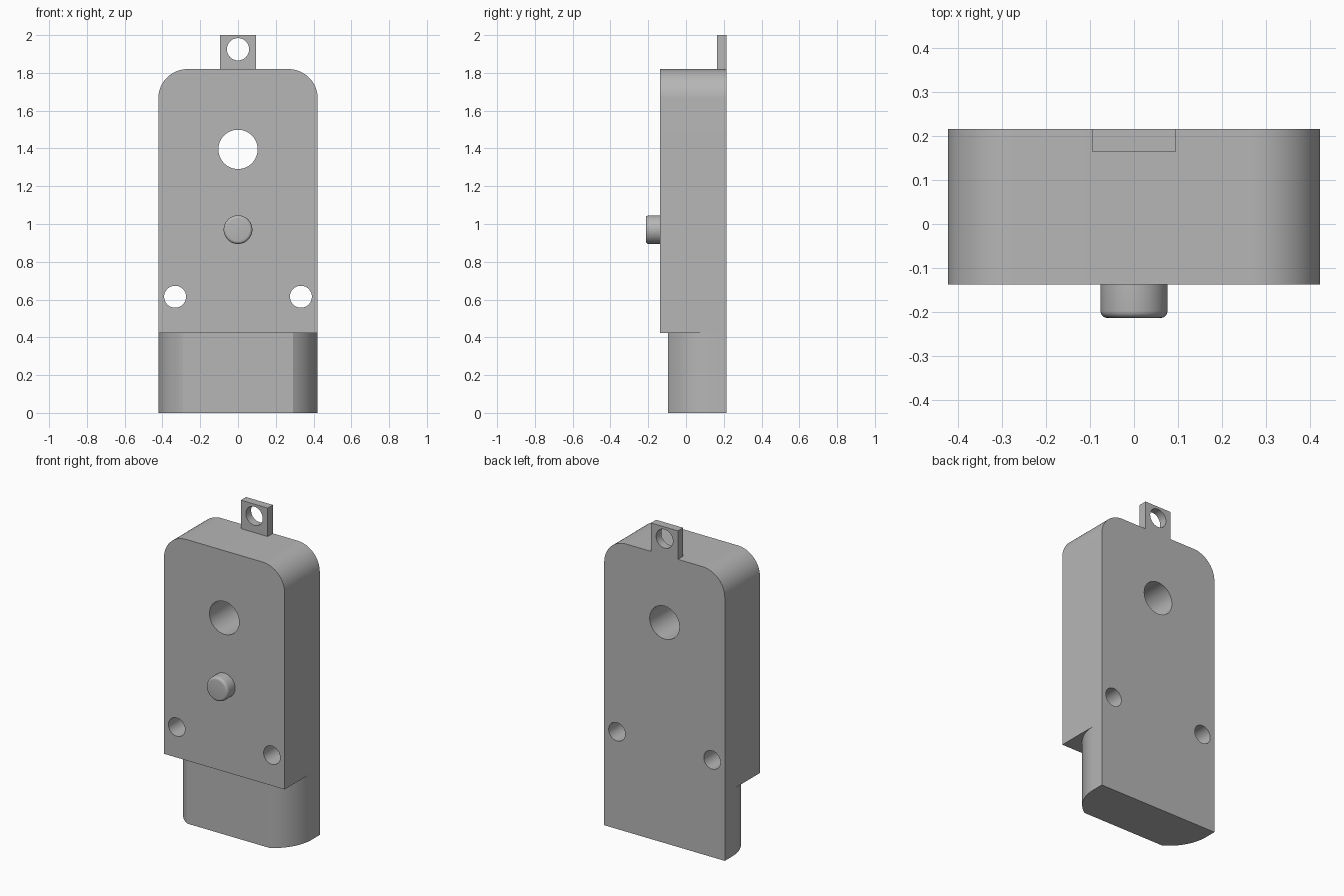
import bpy, bmesh
from math import sin, cos, pi, radians, atan2
from mathutils import Matrix, Vector

cube = bpy.data.objects.get("Cube")
if cube:
    bpy.data.objects.remove(cube, do_unlink=True)

grey = bpy.data.materials.new("plain_grey")
grey.use_nodes = True
colour = (0.47, 0.47, 0.47, 1)
grey.diffuse_color = colour
grey.node_tree.nodes["Principled BSDF"].inputs["Base Color"].default_value = colour

BACK, FRONT, HALF_W = 0.215, -0.137, 0.422
SHOULDER, TOP = 0.422, 1.82


def arc(cx, cy, r, a0, a1, n):
    return [(cx + r * cos(a0 + (a1 - a0) * i / n),
             cy + r * sin(a0 + (a1 - a0) * i / n)) for i in range(n + 1)]


def finish(name, bm):
    bmesh.ops.recalc_face_normals(bm, faces=bm.faces)
    mesh = bpy.data.meshes.new(name)
    bm.to_mesh(mesh)
    bm.free()
    mesh.materials.append(grey)
    obj = bpy.data.objects.new(name, mesh)
    bpy.context.collection.objects.link(obj)
    return obj


def extrude(name, points, direction):
    """Close a 3D outline into a face and extrude it into a solid."""
    bm = bmesh.new()
    face = bm.faces.new([bm.verts.new(p) for p in points])
    out = bmesh.ops.extrude_face_region(bm, geom=[face], use_keep_orig=True)
    verts = [v for v in out["geom"] if isinstance(v, bmesh.types.BMVert)]
    bmesh.ops.translate(bm, verts=verts, vec=Vector(direction))
    return finish(name, bm)


def drill(target, holes):
    """Cut round holes front to back, each given as x, z, radius."""
    for i, (x, z, r) in enumerate(holes):
        bm = bmesh.new()
        bmesh.ops.create_cone(
            bm, cap_ends=True, segments=48, radius1=r, radius2=r, depth=1,
            matrix=Matrix.Translation((x, 0, z)) @ Matrix.Rotation(pi / 2, 4, "X"))
        cutter = finish(f"{target.name}_hole_cutter_{i + 1}", bm)
        cutter.hide_render = True
        cutter.hide_set(True)
        cutter.display_type = "WIRE"
        mod = target.modifiers.new("hole", "BOOLEAN")
        mod.operation, mod.solver, mod.object = "DIFFERENCE", "EXACT", cutter


def smooth(obj):
    bpy.ops.object.select_all(action="DESELECT")
    obj.select_set(True)
    bpy.context.view_layer.objects.active = obj
    # Apply the cuts first so the hole walls are smoothed too
    for mod in list(obj.modifiers):
        bpy.ops.object.modifier_apply(modifier=mod.name)
    bpy.ops.object.shade_smooth_by_angle(angle=radians(30))


# Main case with two rounded top corners
R = 0.155
outline = [(-HALF_W, SHOULDER), (HALF_W, SHOULDER)]
outline += arc(HALF_W - R, TOP - R, R, 0, pi / 2, 16)
outline += arc(R - HALF_W, TOP - R, R, pi / 2, pi, 16)
case = extrude("case", [(x, FRONT, z) for x, z in outline], (0, BACK - FRONT, 0))
drill(case, [(0, 1.395, 0.104), (-0.333, 0.615, 0.058), (0.333, 0.615, 0.058)])

# Lower plug with bulging side walls
R, side_y, plug_front, flat = 0.275, 0.14, -0.095, 0.29
cx = HALF_W - R
right = arc(cx, side_y, R, atan2(plug_front - side_y, flat - cx), 0, 16)
right.append((HALF_W, BACK))
plan = right + [(-x, y) for x, y in reversed(right)]
plug = extrude("lower_plug", [(x, y, 0) for x, y in plan], (0, 0, SHOULDER))

# Hanging tab with an eyelet
tab = extrude("hanging_tab",
              [(x, 0.163, z) for x, z in ((-0.094, TOP), (0.094, TOP), (0.094, 2), (-0.094, 2))],
              (0, BACK - 0.163, 0))
drill(tab, [(0, 1.925, 0.059)])

# Push button with a rounded front rim
radius, rim, tip = 0.076, 0.016, -0.213
ring = [(radius * cos(a), radius * sin(a) + 0.97)
        for a in (2 * pi * i / 48 for i in range(48))]
button = extrude("push_button", [(x, FRONT, z) for x, z in ring], (0, tip - FRONT, 0))
bm = bmesh.new()
bm.from_mesh(button.data)
edges = [e for e in bm.edges if all(abs(v.co.y - tip) < 1e-4 for v in e.verts)]
bmesh.ops.bevel(bm, geom=edges, offset=rim, segments=5, profile=0.5, affect="EDGES")
bm.to_mesh(button.data)
bm.free()

for part in (case, plug, tab, button):
    smooth(part)
